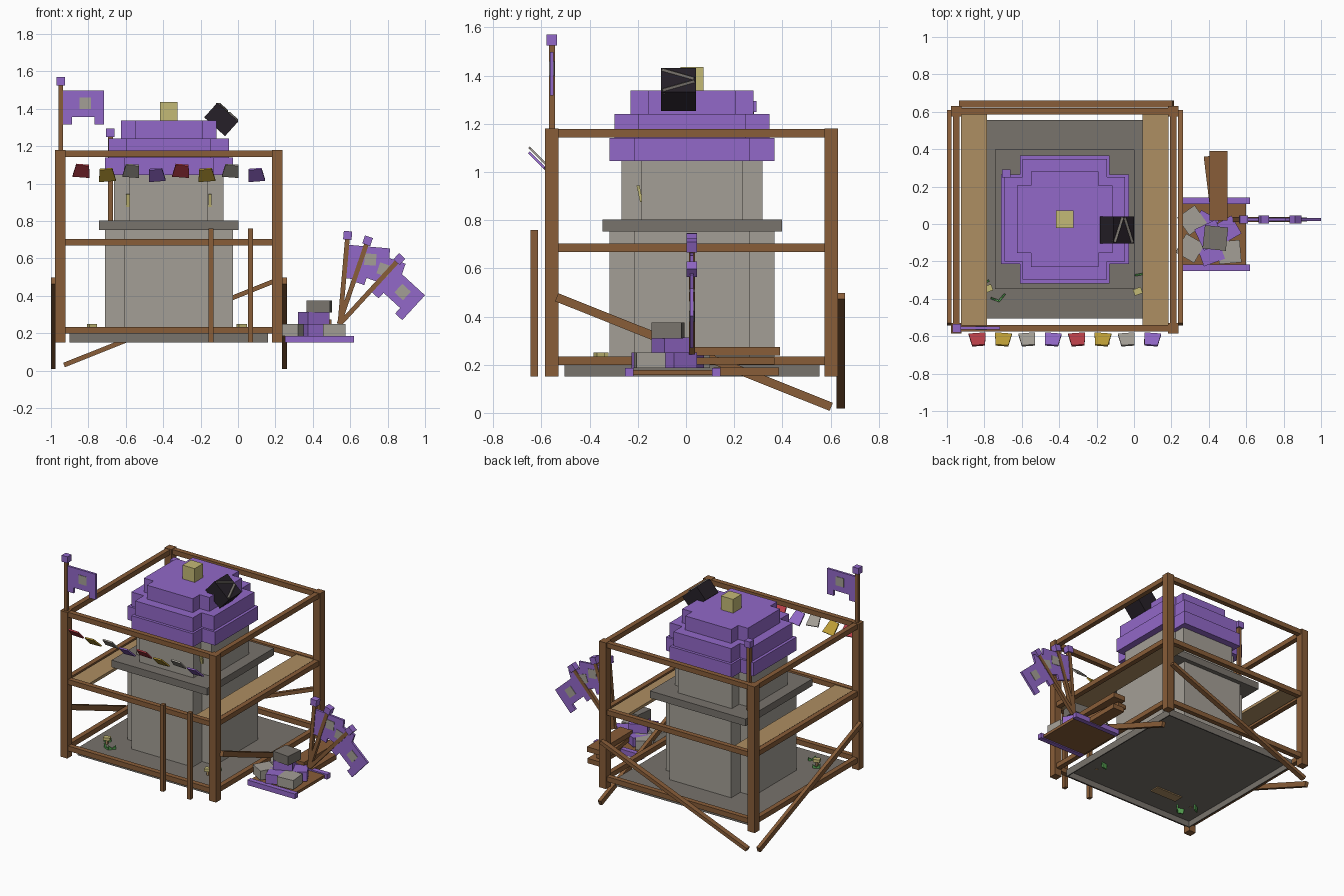
import bpy, bmesh, math
from mathutils import Matrix, Vector

cube = bpy.data.objects.get("Cube")
if cube:
    bpy.data.objects.remove(cube, do_unlink=True)


def material(name, *rgb):
    lin = [((c / 255 + 0.055) / 1.055) ** 2.4 for c in rgb] + [1]
    m = bpy.data.materials.new(name)
    m.use_nodes = True
    m.diffuse_color = lin
    m.node_tree.nodes["Principled BSDF"].inputs["Base Color"].default_value = lin
    return m


purple = material("purple", 146, 104, 200)
stone = material("stone", 164, 159, 150)
dark_stone = material("dark_stone", 120, 115, 108)
wood = material("wood", 136, 93, 56)
tan = material("tan_plank", 174, 142, 98)
cream = material("cream", 196, 186, 118)
red = material("red", 184, 62, 72)
gold = material("gold", 190, 158, 54)
black = material("black", 38, 32, 40)
green = material("green", 88, 165, 84)


def finish(name, bm, mat):
    bmesh.ops.recalc_face_normals(bm, faces=bm.faces)
    mesh = bpy.data.meshes.new(name)
    bm.to_mesh(mesh)
    bm.free()
    mesh.materials.append(mat)
    ob = bpy.data.objects.new(name, mesh)
    bpy.context.collection.objects.link(ob)
    return ob


def box(name, center, size, mat, rot=None):
    """Box of a given size, with an optional rotation matrix."""
    bm = bmesh.new()
    m = Matrix.Translation(center) @ (rot or Matrix()) @ Matrix.Diagonal((*size, 1))
    bmesh.ops.create_cube(bm, size=1, matrix=m)
    return finish(name, bm, mat)


def bar(name, a, b, mat, width=0.035, depth=None):
    """Straight timber between two points."""
    a, b = Vector(a), Vector(b)
    rot = (b - a).to_track_quat("Z", "Y").to_matrix().to_4x4()
    return box(name, (a + b) / 2, (width, depth or width, (b - a).length), mat, rot)


def prism(name, points, depth, mat, matrix):
    """Flat outline extruded along z, then placed."""
    bm = bmesh.new()
    face = bm.faces.new([bm.verts.new((x, y, 0)) for x, y in points])
    ext = bmesh.ops.extrude_face_region(bm, geom=[face])["geom"]
    bmesh.ops.translate(bm, vec=(0, 0, depth),
                        verts=[v for v in ext if isinstance(v, bmesh.types.BMVert)])
    bmesh.ops.transform(bm, matrix=matrix, verts=bm.verts)
    return finish(name, bm, mat)


def turn(axis, degrees):
    return Matrix.Rotation(math.radians(degrees), 4, axis)


CX, CY = -0.37, 0.025


def tier(name, half, core, z0, z1, mat):
    """Square block with notched corners."""
    corner = [(half, core), (core, core), (core, half)]
    pts = []
    for k in range(4):
        c, s = round(math.cos(k * math.pi / 2)), round(math.sin(k * math.pi / 2))
        pts += [(x * c - y * s, x * s + y * c) for x, y in corner]
    prism(name, pts, z1 - z0, mat, Matrix.Translation((CX, CY, z0)))


# Tower on its slab, which is hollow underneath
box("slab_top", (CX, CY, 0.196), (1.06, 1.06, 0.008), dark_stone)
for s in (-1, 1):
    box("slab_rim", (CX + 0.526 * s, CY, 0.175), (0.008, 1.06, 0.05), dark_stone)
    box("slab_rim", (CX, CY + 0.526 * s, 0.175), (1.06, 0.008, 0.05), dark_stone)
box("slab_batten", (-0.54, -0.31, 0.188), (0.21, 0.07, 0.008), tan)
tier("lower_tower", 0.342, 0.24, 0.2, 0.76, stone)
box("tower_ledge", (CX, CY, 0.777), (0.745, 0.745, 0.05), dark_stone)
tier("upper_tower", 0.293, 0.21, 0.8, 1.05, stone)
tier("roof_lower", 0.342, 0.24, 1.045, 1.14, purple)
tier("roof_middle", 0.322, 0.225, 1.14, 1.24, purple)
tier("roof_top", 0.256, 0.18, 1.24, 1.338, purple)
box("roof_finial", (CX, CY, 1.385), (0.095, 0.095, 0.1), cream)
for s in (-1, 1):
    box("wall_lamp", (CX + 0.22 * s, -0.192, 0.91), (0.018, 0.012, 0.07), cream, turn("X", 12))

# Fallen dark crate with a bent strap
crate = Matrix.Translation((-0.09, -0.032, 1.343)) @ turn("Y", 42)
box("roof_crate", crate.translation, (0.15, 0.145, 0.105), black, turn("Y", 42))
for s in (-1, 1):
    bar("crate_strap", crate @ Vector((0.064 * s, -0.066, 0.046)),
        crate @ Vector((0.008 * s, 0.066, 0.046)), dark_stone, 0.022)

# Scaffold frame
X0, X1, Y0, Y1 = -0.95, 0.21, -0.557, 0.603
for x in (X0, X1):
    for y in (Y0, Y1):
        box("scaffold_post", (x, y, 0.665), (0.055, 0.055, 1.03), wood)
for z in (0.217, 0.686, 1.16):
    for y in (Y0, Y1):
        bar("scaffold_rail", (X0, y, z), (X1, y, z), wood)
    for x in (X0, X1):
        bar("scaffold_rail", (x, Y0, z), (x, Y1, z), wood)
for x in (-0.855, 0.115):
    box("walkway", (x, CY, 0.688), (0.14, 1.14, 0.02), tan)

# Diagonal braces
bar("back_brace", (X0 + 0.02, 0.642, 0.03), (X1, 0.642, 0.485), wood, 0.036, 0.025)
for x in (-0.988, 0.249):
    bar("side_brace", (x, Y1, 0.025), (x, Y0 + 0.02, 0.48), wood, 0.025, 0.036)

# Upright stakes
for x in (-0.144, 0.067):
    box("front_stake", (x, -0.63, 0.455), (0.025, 0.03, 0.61), wood)


def knobbed_pole(name, matrix, length):
    """Wooden pole with a square knob."""
    for part, z, size, mat in (("pole", length / 2, (0.025, 0.025, length), wood),
                               ("knob", length, (0.045, 0.045, 0.045), purple)):
        ob = box(name + "_" + part, (0, 0, z), size, mat)
        ob.data.transform(matrix)


def flag(name, matrix, length):
    """Pole with a notched cloth and a square badge on both sides."""
    knobbed_pole(name, matrix, length)
    top = length - 0.05
    cloth = [(0.012, 0), (0.012, -0.18), (0.06, -0.18), (0.06, -0.14),
             (0.18, -0.14), (0.18, -0.18), (0.232, -0.18), (0.232, 0)]
    place = matrix @ Matrix.Translation((0, 0.008, top)) @ turn("X", 90)
    prism(name + "_cloth", cloth, 0.016, purple, place)
    ob = box(name + "_badge", (0.132, 0, top - 0.068), (0.062, 0.022, 0.062), stone)
    ob.data.transform(matrix)


flag("corner_flag", Matrix.Translation((-0.948, Y0, 1.18)), 0.367)
knobbed_pole("ledge", Matrix.Translation((-0.682, 0.27, 0.8)), 0.472)

# Bunting along the front
pennant = [(-0.045, 0.045), (0.045, 0.045), (0.035, -0.045), (-0.035, -0.045)]
for i in range(8):
    mat = (red, gold, stone, purple)[i % 4]
    z = 1.072 if i % 2 == 0 else 1.05
    place = Matrix.Translation((-0.835 + i * 0.133, -0.614, z)) @ turn("X", 135)
    place = place @ turn("Z", 180 + (6 if i % 2 else -6))
    prism("pennant", pennant, 0.01, mat, place)

# Supply tray with purple rails
box("tray", (0.425, -0.055, 0.167), (0.35, 0.36, 0.02), wood)
for y in (-0.235, 0.125):
    box("tray_rail", (0.435, y, 0.168), (0.37, 0.035, 0.036), purple)

# Piled blocks: position, heading, footprint, colour
for x, y, z, heading, size, mat in (
        (0.31, 0.02, 0.218, 35, 0.115, stone),
        (0.3, -0.13, 0.218, -30, 0.115, stone),
        (0.41, -0.15, 0.218, 20, 0.12, purple),
        (0.51, -0.15, 0.218, 5, 0.12, stone),
        (0.5, -0.03, 0.218, 30, 0.11, purple),
        (0.38, 0.0, 0.218, 60, 0.11, purple),
        (0.405, -0.06, 0.28, 25, 0.125, purple),
        (0.435, -0.075, 0.342, -6, 0.125, dark_stone)):
    box("block", (x, y, z), (size, size, 0.065), mat, turn("Z", heading))

# Loose planks
box("plank_top", (0.452, 0.205, 0.255), (0.098, 0.37, 0.035), wood)
box("plank_middle", (0.43, 0.18, 0.215), (0.07, 0.37, 0.03), wood, turn("Z", 7))
box("plank_bottom", (0.455, 0.25, 0.172), (0.09, 0.27, 0.034), wood)

# Bundle of spare flags
for x, tilt, length in ((0.545, 5, 0.475), (0.54, 19, 0.47), (0.545, 42.5, 0.47)):
    flag("spare_flag", Matrix.Translation((x, 0.024, 0.25)) @ turn("Y", tilt), length)

# Grass and mushrooms on the slab
blade = [(-0.02, -0.04), (0.02, -0.04), (0.025, 0.03), (0, 0.012), (-0.025, 0.035)]
for x, y, heading in ((-0.8, -0.31, 30), (-0.74, -0.4, -20), (-0.71, -0.39, 50), (0.03, -0.265, 10)):
    place = Matrix.Translation((x, y, 0.195)) @ turn("Z", heading) @ turn("X", 90)
    prism("grass_tuft", blade, 0.01, green, place)
for x, y in ((-0.78, -0.345), (0.02, -0.36)):
    box("mushroom_stem", (x, y, 0.21), (0.015, 0.015, 0.04), tan)
    box("mushroom_cap", (x, y, 0.24), (0.045, 0.035, 0.02), cream, turn("Z", 20))
